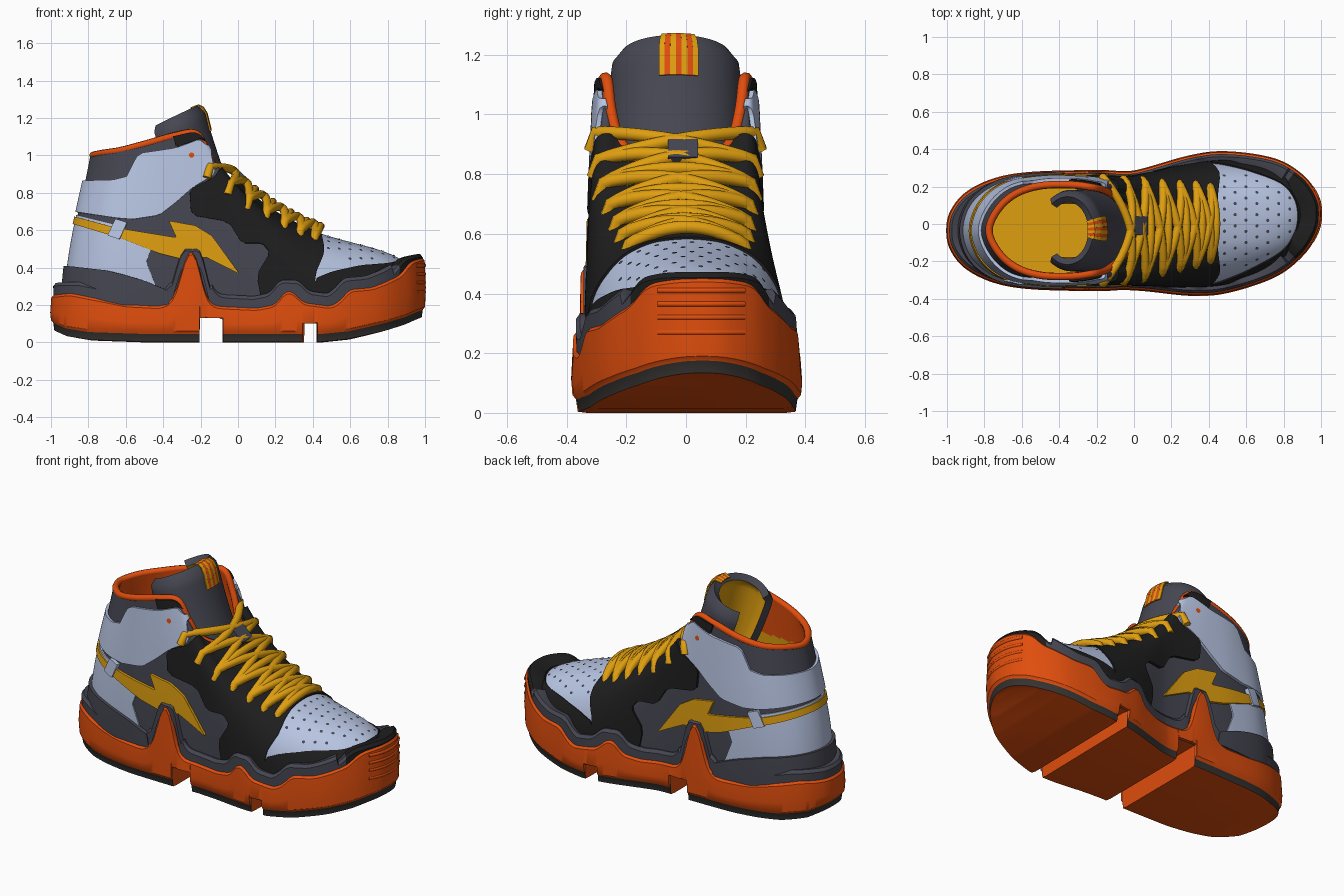
import bpy, bmesh, math
from mathutils import Vector
from mathutils.bvhtree import BVHTree

if "Cube" in bpy.data.objects:
    bpy.data.objects.remove(bpy.data.objects["Cube"])

def mat(name, r, g, b):
    m = bpy.data.materials.new(name)
    m.diffuse_color = (r, g, b, 1)
    m.use_nodes = True
    m.node_tree.nodes["Principled BSDF"].inputs["Base Color"].default_value = m.diffuse_color
    return m
ORANGE = mat("orange", 0.74, 0.075, 0.004)
GOLD = mat("gold", 0.74, 0.345, 0.005)
SILVER = mat("pale_silver", 0.48, 0.56, 0.77)
GREY = mat("dark_grey", 0.062, 0.062, 0.085)
BLACK = mat("black", 0.013, 0.013, 0.013)
RUBBER = mat("outsole_charcoal", 0.036, 0.034, 0.032)

def obj(name, verts, faces, mats, idx=None, angle=40):
    me = bpy.data.meshes.new(name)
    me.from_pydata([tuple(v) for v in verts], [], faces)
    for m in mats:
        me.materials.append(m)
    if idx:
        for p, i in zip(me.polygons, idx):
            p.material_index = i
    me.shade_smooth()
    me.set_sharp_from_angle(angle=math.radians(angle))
    o = bpy.data.objects.new(name, me)
    bpy.context.collection.objects.link(o)

def to_bm(verts, faces):
    bm = bmesh.new()
    vs = [bm.verts.new(v) for v in verts]
    for f in faces:
        bm.faces.new([vs[i] for i in f])
    bm.normal_update()
    return bm

def thicken(name, bm, th, mats, under=False):
    """Raise a sheet along its normals, with side walls (and an underside)."""
    bm.normal_update()
    bm.verts.index_update()
    n = len(bm.verts)
    verts = [v.co.copy() for v in bm.verts] + [v.co + v.normal * th for v in bm.verts]
    faces, idx = [], []
    for f in bm.faces:
        ids = [v.index for v in f.verts]
        faces.append([i + n for i in ids]); idx.append(0)
        if under:
            faces.append(ids[::-1]); idx.append(1)
        for l in f.loops:
            if len(l.edge.link_faces) == 1:
                a, b = l.vert.index, l.link_loop_next.vert.index
                faces.append([a, b, b + n, a + n]); idx.append(0)
    bm.free()
    obj(name, verts, faces, mats, idx)

def grid_faces(cols, rows, closed):
    return [[j * cols + i, j * cols + (i + 1) % cols, (j + 1) * cols + (i + 1) % cols, (j + 1) * cols + i]
            for j in range(rows - 1) for i in range(cols if closed else cols - 1)]

def spline(P, s, flip):
    """Smooth interpolation of a half outline; ends mirror across the centre line."""
    i = min(int(s), len(P) - 2)
    f = s - i
    mir = lambda p: [-c if k in flip else c for k, c in enumerate(p)]
    p0 = P[i - 1] if i else mir(P[1])
    p3 = P[i + 2] if i + 2 < len(P) else mir(P[-2])
    return [0.5 * (2 * b + (c - a) * f + (2 * a - 5 * b + 4 * c - d) * f * f + (3 * b - a - 3 * c + d) * f ** 3)
            for a, b, c, d in zip(p0, P[i], P[i + 1], p3)]

def lin(P, x):
    for (a, b), (c, d) in zip(P, P[1:]):
        if x <= c:
            return b + (d - b) * max(0, (x - a) / (c - a))
    return P[-1][1]

def yc(x):                       # centre line bends towards the inner toe
    return -0.035 + 0.09 * max(0, x)

def tube(name, paths, r, m, cyclic=False):
    cu = bpy.data.curves.new(name, 'CURVE')
    cu.dimensions = '3D'
    cu.bevel_depth, cu.bevel_resolution, cu.use_fill_caps = r, 2, True
    for path in paths:
        sp = cu.splines.new('POLY')
        sp.points.add(len(path) - 1)
        for q, p in zip(sp.points, path):
            q.co = (*p, 1)
        sp.use_cyclic_u = cyclic
        sp.use_smooth = True
    cu.materials.append(m)
    bpy.context.collection.objects.link(bpy.data.objects.new(name, cu))

# ---- sole: outline, bottom and top edge lines
OUT = [(-1, 0), (-.98, .1), (-.9, .2), (-.75, .275), (-.55, .31), (-.2, .32), (0, .317), (.3, .372),
       (.5, .375), (.75, .315), (.9, .215), (.98, .1), (1, 0)]
BOT = [(-1, .06), (-.93, .03), (-.8, .01), (-.5, 0), (.45, 0), (.6, .015), (.8, .06), (.9, .09), (.96, .115), (1, .13)]
TOP = [(-1, .26), (-.9, .27), (-.8, .25), (-.6, .21), (-.42, .2), (-.36, .22), (-.32, .30), (-.285, .45), (-.26, .50),
       (-.235, .50), (-.21, .42), (-.18, .27), (-.14, .21), (-.1, .2), (.1, .19), (.2, .21), (.25, .28), (.29, .28),
       (.35, .22), (.5, .2), (.55, .23), (.6, .29), (.72, .30), (.8, .33), (.88, .37), (.93, .44), (1, .46)]
NOTCH = [(-.205, -.08, .13), (.345, .425, .10)]
ztop = lambda x: sum(lin(TOP, min(1, max(-1, x + d * .01))) for d in range(-2, 3)) / 5
half = [spline(OUT, 12 * i / 200, (1,)) for i in range(201)]
for a, b, _ in NOTCH:
    for e in (a, b):
        for x in (e - .0006, e + .0006):
            k = next(i for i, p in enumerate(half) if p[0] > x)
            (x0, w0), (x1, w1) = half[k - 1], half[k]
            half.insert(k, [x, w0 + (w1 - w0) * (x - x0) / (x1 - x0)])
ring = [(x, yc(x) - w) for x, w in half] + [(x, yc(x) + w) for x, w in half[-2:0:-1]]
n = len(ring)
normals = []
for i in range(n):
    t = Vector(ring[(i + 1) % n]) - Vector(ring[i - 1])
    normals.append(Vector((t.y, -t.x)).normalized())

def band(name, layers, mats, pick, cap):
    cols = [layers(x) for x, _ in ring]
    rows = len(cols[0])
    verts = []
    for j in range(rows):
        for i, (x, y) in enumerate(ring):
            ins, z = cols[i][j]
            verts.append((x - normals[i].x * ins, y - normals[i].y * ins, z))
    faces = grid_faces(n, rows, True)
    idx = [pick(k // n, ring[k % n][0]) for k in range(len(faces))]
    if cap:
        for i in range(n // 2):
            f = list(dict.fromkeys([i, (n - i) % n, n - i - 1, i + 1]))
            if len(f) > 2:
                faces.append(f); idx.append(0)
    obj(name, verts, faces, mats, idx, 35)

def sole_layers(x):
    zb, zt = lin(BOT, x), ztop(x)
    nb = next((h for a, b, h in NOTCH if a < x < b), 0)
    L = [(.05, zb), (.018, zb + .004), (.012, zb + .045), (.0, zb + .06), (-.004, zb + .5 * (zt - zb)),
         (.002, zt - .02), (.020, zt), (.06, zt - .05)]
    return [(i, max(z, nb)) for i, z in L]
band("midsole", sole_layers, [ORANGE, RUBBER], lambda j, x: 1 if j == 1 else 0, True)

def rim_layers(x):
    z = max(ztop(x + d) for d in (-.03, -.015, 0, .015, .03))
    h = (.015 if -.36 < x < -.14 else .055) if x < .84 else .012
    return [(.015, z - .08), (.012, z + h - .018), (.026, z + h), (.08, z + h - .01), (.16, z + h - .07)]
band("midsole_rim", rim_layers, [GREY, BLACK], lambda j, x: 1 if x > .87 else 0, False)

# fine ridges on the toe bumper
tube("toe_ridges", [[(x - .004, y, z) for x, y in ring if x > .955] for z in (.27, .32, .365, .41)], .010, ORANGE)

# ---- upper skin: meridians from the sole line to the collar edge
# each row: sole x, sole y, first handle z, second handle xyz, collar xyz
ST = [(-.92, 0, .5, -.825, 0, .78, -.79, 0, 1.0), (-.87, .145, .5, -.775, .14, .78, -.74, .12, 1.01),
      (-.72, .245, .5, -.67, .235, .8, -.64, .21, 1.025), (-.5, .28, .5, -.5, .27, .8, -.5, .255, 1.06),
      (-.25, .28, .5, -.3, .275, .85, -.33, .26, 1.105), (0, .28, .5, -.12, .265, .82, -.215, .245, 1.115),
      (.25, .31, .46, .04, .255, .70, -.15, .23, 1.01), (.5, .315, .43, .22, .21, .57, -.10, .20, .91),
      (.75, .25, .51, .34, .15, .46, -.04, .14, .86), (.89, .15, .60, .41, .08, .405, 0, .07, .845),
      (.95, 0, .63, .43, 0, .39, .01, 0, .84)]
N, R = 96, 60

def skin_point(s, t, sign):
    bx, by, z1, cx, cy, cz, tx, ty, tz = spline(ST, s, (1, 4, 7))
    b = Vector((bx, by, .2))
    c1 = Vector((bx * (1.07 if bx > 0 else 1), by * 1.04, z1))
    p = b * (1 - t) ** 3 + c1 * 3 * t * (1 - t) ** 2 + Vector((cx, cy, cz)) * 3 * t * t * (1 - t) + Vector((tx, ty, tz)) * t ** 3
    return Vector((p.x, yc(p.x) + sign * p.y, p.z))
cols = [(10 * i / N, -1) for i in range(N + 1)] + [(10 * i / N, 1) for i in range(N - 1, 0, -1)]
SV = [skin_point(s, j / R, g) for j in range(R + 1) for s, g in cols]
SF = grid_faces(len(cols), R + 1, True)
obj("upper_skin", SV, SF, [GREY])
bvh = BVHTree.FromPolygons(SV, SF)

def inside(x, z, P):
    r = False
    for (a, b), (c, d) in zip(P, P[1:] + P[:1]):
        if (b > z) != (d > z) and x < a + (c - a) * (z - b) / (d - b):
            r = not r
    return r

def panel(name, P, th, m, cut=.15):
    """Overlay trimmed out of the skin by a side-view outline with eased corners."""
    Q = []
    for (a, b), (c, d) in zip(P, P[1:] + P[:1]):
        Q += [(a + (c - a) * cut, b + (d - b) * cut), (c + (a - c) * cut, d + (b - d) * cut)]
    lo = (min(p[0] for p in Q) - .06, min(p[1] for p in Q) - .06)
    hi = (max(p[0] for p in Q) + .06, max(p[1] for p in Q) + .06)
    bm = to_bm(SV, SF)
    def drop(test):
        bad = [f for f in bm.faces if test(f.calc_center_median())]
        bmesh.ops.delete(bm, geom=bad, context='FACES')
    drop(lambda c: not (lo[0] < c.x < hi[0] and lo[1] < c.z < hi[1]))
    for (a, b), (c, d) in zip(Q, Q[1:] + Q[:1]):
        if abs(a - c) + abs(b - d) < 1e-5:
            continue
        fs = []
        for f in bm.faces:
            q = f.calc_center_median()
            if min(a, c) - .04 < q.x < max(a, c) + .04 and min(b, d) - .04 < q.z < max(b, d) + .04:
                fs.append(f)
        if fs:
            geom = fs + list({e for f in fs for e in f.edges}) + list({v for f in fs for v in f.verts})
            bmesh.ops.bisect_plane(bm, geom=geom, dist=1e-5, plane_co=(a, 0, b), plane_no=(d - b, 0, a - c))
    drop(lambda c: not inside(c.x, c.z, Q))
    thicken(name, bm, th, [m])

panel("toe_vamp", [(.36, .15), (.38, .42), (.36, .8), (1.2, .8), (1.2, .15)], .008, SILVER, .02)
panel("toe_guard", [(.36, .15), (.41, .34), (.5, .375), (.65, .405), (.8, .415), (.87, .43), (.895, .47),
                    (1.1, .55), (1.1, .15)], .016, BLACK)
panel("eyestay", [(-.26, .82), (-.25, .68), (-.05, .645), (.02, .53), (.13, .53), (.17, .48), (.10, .36), (.14, .15),
                  (.41, .15), (.41, .36), (.46, .48), (.43, .62), (.1, .95), (-.08, .95), (-.13, .88)], .016, BLACK)
panel("heel_quarter", [(-1.1, .25), (-1.1, .74), (-.65, .63), (-.45, .54), (-.49, .43), (-.42, .25)], .008, SILVER, .05)
panel("side_flash", [(-1.1, .735), (-.66, .615), (-.33, .56), (-.37, .65), (-.23, .625), (-.14, .57), (.01, .365),
                     (-.17, .455), (-.3, .445), (-.42, .475), (-.62, .555), (-1.1, .70)], .016, GOLD, .04)
panel("flash_loop", [(-.69, .57), (-.63, .55), (-.59, .64), (-.65, .66)], .024, SILVER, .05)
panel("heel_counter", [(-1.1, .15), (-1.1, .41), (-.88, .405), (-.7, .385), (-.6, .36), (-.5, .33), (-.38, .28),
                       (-.36, .15)], .026, GREY, .08)
panel("ankle_wing", [(-1.1, .73), (-1.1, .85), (-.6, .87), (-.53, 1.01), (-.33, 1.04), (-.21, 1.085), (-.16, 1.04),
                     (-.12, .9), (-.24, .83), (-.33, .75), (-.42, .68), (-.58, .655)], .016, SILVER, .12)
panel("collar_tip", [(-.38, 1.2), (-.33, 1.045), (-.2, 1.09), (-.12, 1.03), (-.1, 1.2)], .012, BLACK, .05)

# collar lining, padded rim and insole
bm = to_bm(SV, SF)
bad = [f for f in bm.faces if f.calc_center_median().z < .5 or f.calc_center_median().x > -.02]
bmesh.ops.delete(bm, geom=bad, context='FACES')
bm.normal_update()
bm.verts.index_update()
lv = [v.co - v.normal * .035 for v in bm.verts]
lf = [[v.index for v in f.verts][::-1] for f in bm.faces]
obj("lining", lv, lf, [ORANGE, GOLD], [0 if f.calc_center_median().z > .86 else 1 for f in bm.faces])
bm.free()
top = []
for s, g in cols:
    p = skin_point(s, 1, g)
    top.append((p.x + (-.42 - p.x) * .04, p.y + (-.035 - p.y) * .06, p.z))
tube("collar_rim", [top], .02, ORANGE, True)
disc = [(-.46 + .36 * math.cos(a * math.pi / 24), -.035 + .245 * math.sin(a * math.pi / 24), .52) for a in range(48)]
obj("insole", disc, [list(range(48))], [GOLD])

# padded tongue with striped tab
def tongue(phi, v, off=0):
    c = (1 - math.cos(phi)) / 1.59
    off -= .025 * max(0, (v - .93) / .07) ** 2      # top edge rolls inwards
    return Vector((-.145 - .205 * v ** .7 + (.13 + off) * math.cos(phi), -.035 + (.176 + off) * math.sin(phi),
                   .72 + (.515 - .10 * c) * v))
bm = to_bm([tongue(-2.2 + 4.4 * i / 36, j / 20) for j in range(21) for i in range(37)], grid_faces(37, 21, False))
thicken("tongue", bm, .042, [GREY, GOLD], True)
for k in range(7):
    a = -.25 + k * .085
    pts = [tongue(a + d * .0425, v, off) + Vector((0, 0, up)) for v, off, up in
           ((.80, .044, 0), (.88, .046, 0), (.95, .046, .014), (.99, .05, .024), (1, .035, .031), (1, 0, .018))
           for d in range(3)]
    thicken("tongue_tab_stripe", to_bm(pts, grid_faces(3, 6, False)), .007, [ORANGE if k % 2 else GOLD])
bpy.ops.mesh.primitive_cube_add(size=1, location=(.02, -.01, .865), rotation=(0, math.radians(42), 0))
loop = bpy.context.object
loop.name, loop.scale = "lace_loop", (.09, .10, .06)
loop.data.materials.append(GREY)

# laces: crossing pairs between eyelets, arched just clear of the skin
DOWN = Vector((0, 0, -1))
EY = [(.41, .19, .55), (.335, .205, .60), (.25, .215, .645), (.155, .23, .70), (.06, .245, .77), (-.04, .255, .85),
      (-.15, .265, .94)]
def lace(i, k, sg):
    ends = []
    for (x, w, z), s in ((EY[i], sg), (EY[k], -sg)):
        h = bvh.ray_cast(Vector((x, yc(x) + s * w, 2)), DOWN)[0]
        ends.append(Vector((x, yc(x) + s * w, max(z, h.z + .02) if h and h.z < z + .05 else z)))
    A, B = ends
    amp = .05
    base = []
    for q in range(17):
        b = 1 - (q / 8 - 1) ** 2
        p = A.lerp(B, q / 16) + Vector(((.075 if k > 5 else .03) * b, 0, 0))
        base.append((p, b))
        h = bvh.ray_cast(Vector((p.x, p.y, 2)), DOWN)[0]
        if h and b > .4 and i < 4:
            amp = max(amp, min(.11, (h.z + .03 - p.z) / b))
    if k > 5:
        amp = .02
    path = [p + Vector((0, 0, amp * b)) for p, b in base]
    tails = [Vector((p.x - .016, p.y + s * .02, p.z - .06)) for p, s in ((path[0], sg), (path[-1], -sg))]
    return [tails[0]] + path + [tails[1]]
tube("laces", [lace(i, i + 1, sg) for i in range(6) for sg in (-1, 1)]
     + [lace(i, i, 1) for i in range(5)], .023, GOLD)

# perforations on the vamp and eyelet dots on the ankle wings
def dots(name, rays, d, r, lift, m, ok):
    verts, faces = [], []
    for o in rays:
        hit, nor, _, _ = bvh.ray_cast(Vector(o), d(o))
        if hit and ok(hit):
            q = nor.to_track_quat('Z', 'Y')
            faces.append(list(range(len(verts), len(verts) + 8)))
            verts += [hit + nor * lift + q @ Vector((r * math.cos(a * math.pi / 4), r * math.sin(a * math.pi / 4), 0))
                      for a in range(8)]
    obj(name, verts, faces, [m])
rays = [(.48 + .058 * i, .02 + (j - 4 + .5 * (i % 2)) * .058, 2) for i in range(8) for j in range(9)]
dots("vamp_perforations", rays, lambda o: DOWN, .009, .011, GREY, lambda h: h.z > .435 and h.x < .87)
dots("wing_eyelets", [(-.25, -2, 1.0), (-.25, 2, 1.0)], lambda o: Vector((0, -o[1], 0)).normalized(), .015, .020,
     ORANGE, lambda h: True)
